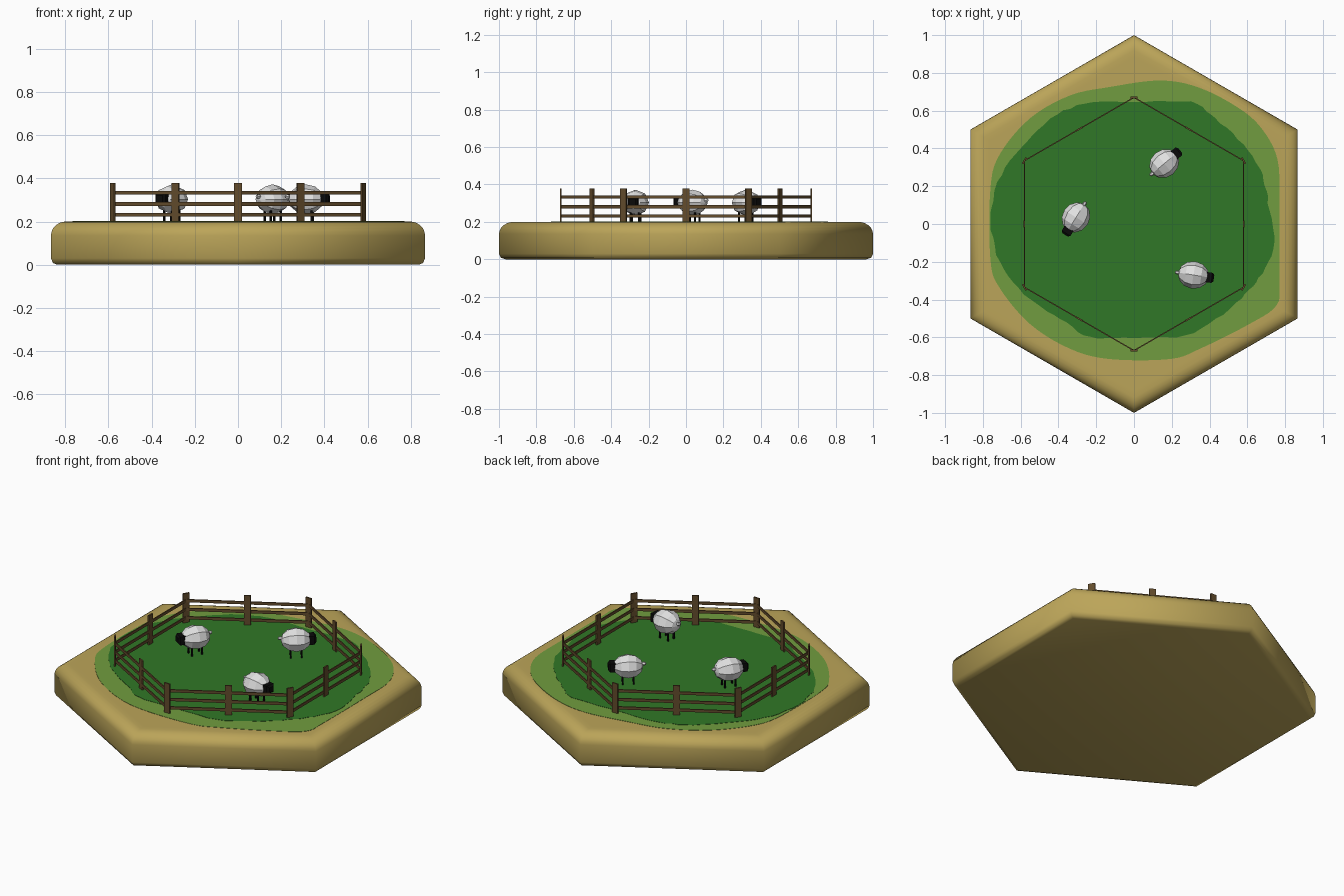
import bpy, bmesh, math, random
from mathutils import Matrix, Vector

if "Cube" in bpy.data.objects:
    bpy.data.objects.remove(bpy.data.objects["Cube"])

random.seed(3)


def material(name, r, g, b):
    m = bpy.data.materials.new(name)
    m.diffuse_color = (r, g, b, 1)
    m.use_nodes = True
    m.node_tree.nodes["Principled BSDF"].inputs["Base Color"].default_value = m.diffuse_color
    return m


SAND = material("sand", 0.50, 0.375, 0.10)
LIGHT = material("light grass", 0.165, 0.335, 0.05)
DARK = material("dark grass", 0.03, 0.185, 0.02)
WOOD = material("wood", 0.125, 0.072, 0.025)
WOOL = material("wool", 0.75, 0.75, 0.75)
BLACK = material("black", 0.003, 0.003, 0.003)


def finish(bm, name, *mats):
    bmesh.ops.recalc_face_normals(bm, faces=bm.faces)
    me = bpy.data.meshes.new(name)
    bm.to_mesh(me)
    bm.free()
    for m in mats:
        me.materials.append(m)
    ob = bpy.data.objects.new(name, me)
    bpy.context.collection.objects.link(ob)
    return ob


def box(bm, centre, size, rot=0):
    mat = Matrix.Translation(centre) @ Matrix.Rotation(rot, 4, 'Z') @ Matrix.Diagonal((*size, 1))
    bmesh.ops.create_cube(bm, size=1, matrix=mat)


def hexagon(i, r):
    a = math.radians(90 + 60 * i)
    return Vector((r * math.cos(a), r * math.sin(a), 0))


# Hexagonal tile: rings of a rounded profile (inset, height)
profile = [(0.03, 0), (0.009, 0.008), (0, 0.03), (0, 0.135)]
for k in range(1, 7):
    t = math.radians(15 * k)
    profile.append((0.07 * (1 - math.cos(t)), 0.135 + 0.065 * math.sin(t)))
profile.append((0.10, 0.2))
bm = bmesh.new()
rings = [[bm.verts.new(hexagon(i, 1 - d / 0.866) + Vector((0, 0, z))) for i in range(6)]
         for d, z in profile]
for lo, hi in zip(rings, rings[1:]):
    for i in range(6):
        j = (i + 1) % 6
        bm.faces.new((lo[i], lo[j], hi[j], hi[i]))
bm.faces.new(rings[0][::-1])
bm.faces.new(rings[-1])
tile = finish(bm, "hex_tile", SAND)
tile.data.polygons.foreach_set("use_smooth", [True] * len(tile.data.polygons))


# Grass patches: thin plates with a smooth or ragged outline
def patch(name, pts, z0, z1, mat, jitter):
    bm = bmesh.new()
    pts = [Vector(p) for p in pts]
    n, outline = len(pts), []
    for i in range(n):
        p0, p1, p2, p3 = (pts[(i + k) % n] for k in (-1, 0, 1, 2))
        for s in range(5):
            t = s / 5
            p = 0.5 * (2 * p1 + (p2 - p0) * t + (2 * p0 - 5 * p1 + 4 * p2 - p3) * t * t
                       + (3 * p1 - p0 - 3 * p2 + p3) * t ** 3)
            outline.append(p * (1 + random.uniform(-jitter, jitter)))
    low = [bm.verts.new((p.x, p.y, z0)) for p in outline]
    top = [bm.verts.new((p.x, p.y, z1)) for p in outline]
    mid = bm.verts.new((0, 0, z1))
    for i in range(len(top)):
        j = (i + 1) % len(top)
        bm.faces.new((low[i], low[j], top[j], top[i]))
        bm.faces.new((top[i], top[j], mid))
    finish(bm, name, mat)


patch("outer_grass", [
    (0.14, 0.76), (0.35, 0.72), (0.56, 0.61), (0.68, 0.50), (0.76, 0.34), (0.77, 0.1),
    (0.77, -0.29), (0.755, -0.43), (0.61, -0.53), (0.35, -0.66), (0.19, -0.715),
    (-0.13, -0.715), (-0.34, -0.66), (-0.55, -0.53), (-0.71, -0.34), (-0.76, -0.19),
    (-0.76, 0.19), (-0.71, 0.37), (-0.55, 0.56), (-0.34, 0.68), (-0.13, 0.725)],
    0.198, 0.2015, LIGHT, 0)
patch("inner_grass", [
    (0, 0.645), (0.30, 0.645), (0.43, 0.56), (0.58, 0.42), (0.68, 0.26), (0.71, 0.11),
    (0.745, -0.1), (0.68, -0.26), (0.59, -0.37), (0.47, -0.48), (0.27, -0.59),
    (0, -0.60), (-0.23, -0.60), (-0.39, -0.50), (-0.55, -0.40), (-0.69, -0.24),
    (-0.755, -0.03), (-0.72, 0.22), (-0.60, 0.40), (-0.44, 0.56), (-0.26, 0.635)],
    0.199, 0.203, DARK, 0.008)

# Fence: flat posts at corners and side middles, three rails per side
posts, rails = bmesh.new(), bmesh.new()
for i in range(6):
    a, b = hexagon(i, 0.67), hexagon(i + 1, 0.67)
    mid, d = (a + b) / 2, b - a
    for p in (a, mid):
        box(posts, (p.x, p.y, 0.289), (0.009, 0.038, 0.178), math.atan2(p.y, p.x))
    for z in (0.231, 0.281, 0.333):
        box(rails, (mid.x, mid.y, z), (d.length, 0.006, 0.017), math.atan2(d.y, d.x))
finish(posts, "fence_posts", WOOD)
finish(rails, "fence_rails", WOOD)


# Sheep: faceted wool body lying along x, black head and thin legs
def ball(bm, centre, size, u, v, mi):
    old = set(bm.faces)
    mat = (Matrix.Translation(centre) @ Matrix.Diagonal((*size, 1))
           @ Matrix.Rotation(math.pi / 2, 4, 'Y'))
    bmesh.ops.create_uvsphere(bm, u_segments=u, v_segments=v, radius=1, matrix=mat)
    for f in set(bm.faces) - old:
        f.material_index = mi


def sheep(name, x, y, heading):
    bm = bmesh.new()
    for lx in (-0.03, 0.03):
        for ly in (-0.022, 0.022):
            box(bm, (lx, ly, 0.225), (0.008, 0.008, 0.05))
    box(bm, (0.088, 0, 0.306), (0.042, 0.054, 0.05))
    bmesh.ops.bevel(bm, geom=[e for e in bm.edges if all(v.co.x > 0.1 for v in e.verts)],
                    offset=0.01, segments=1, affect='EDGES')
    for f in bm.faces:
        f.material_index = 1
    ball(bm, (0, 0, 0.303), (0.083, 0.073, 0.069), 8, 6, 0)
    ball(bm, (-0.086, 0, 0.315), (0.014, 0.011, 0.011), 6, 4, 0)
    ob = finish(bm, name, WOOL, BLACK)
    ob.location = (x, y, 0)
    ob.rotation_euler.z = math.radians(heading)


sheep("back_sheep", 0.16, 0.32, 40)
sheep("left_sheep", -0.307, 0.035, -122)
sheep("front_sheep", 0.315, -0.27, -9)
